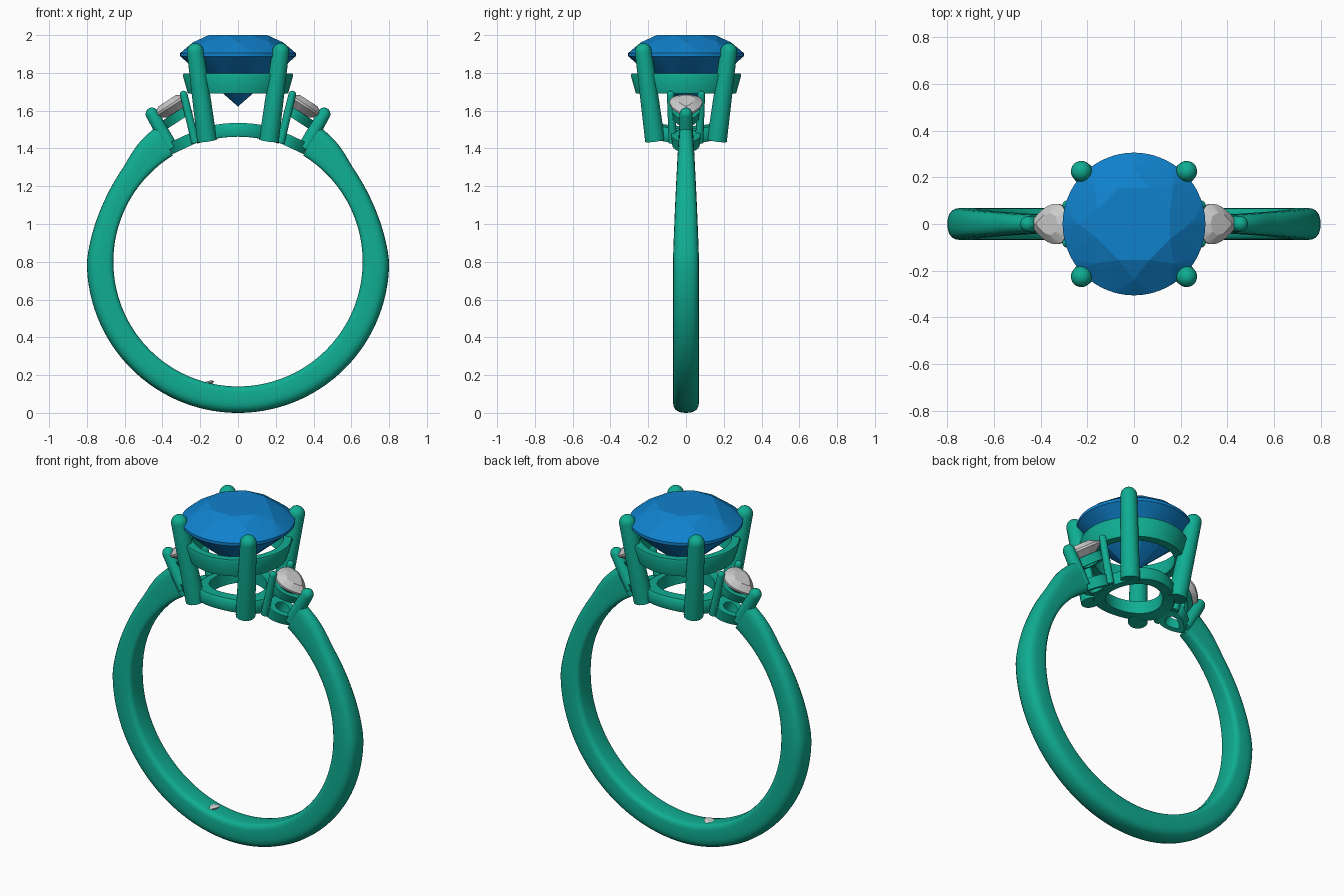
import bpy, bmesh, math
from mathutils import Vector, Matrix

if "Cube" in bpy.data.objects:
    bpy.data.objects.remove(bpy.data.objects["Cube"])

CZ, RIN = 0.80, 0.66          # finger hole centre height and radius


def material(name, color):
    m = bpy.data.materials.new(name)
    m.diffuse_color = color
    m.use_nodes = True
    m.node_tree.nodes["Principled BSDF"].inputs["Base Color"].default_value = m.diffuse_color
    return m


METAL = material("green_metal", (0.005, 0.42, 0.29, 1))
BLUE = material("blue_gem", (0.005, 0.22, 0.6, 1))


def finish(name, bm, mat, smooth):
    bmesh.ops.recalc_face_normals(bm, faces=bm.faces[:])
    me = bpy.data.meshes.new(name)
    bm.to_mesh(me)
    bm.free()
    ob = bpy.data.objects.new(name, me)
    bpy.context.collection.objects.link(ob)
    if mat:
        me.materials.append(mat)
    if smooth:
        bpy.ops.object.select_all(action='DESELECT')
        ob.select_set(True)
        bpy.context.view_layer.objects.active = ob
        bpy.ops.object.shade_smooth_by_angle(angle=math.radians(40))
    return ob


def loft(name, rings, closed=False):
    """Skin closed cross-sections; join last to first, or cap both ends."""
    bm = bmesh.new()
    vs = [[bm.verts.new(p) for p in r] for r in rings]
    n = len(vs[0])
    for i in range(len(vs) if closed else len(vs) - 1):
        a, b = vs[i], vs[(i + 1) % len(vs)]
        for j in range(n):
            k = (j + 1) % n
            bm.faces.new((a[j], a[k], b[k], b[j]))
    if not closed:
        bm.faces.new(vs[0])
        bm.faces.new(vs[-1])
    return finish(name, bm, METAL, True)


def prong(name, base, top, r0, r1, sides=20):
    """Tapered round wire with a domed tip."""
    base, top = Vector(base), Vector(top)
    rot = (top - base).to_track_quat('Z', 'Y').to_matrix()
    length = (top - base).length
    prof = [(r0, 0), (r1, length - r1)]
    prof += [(r1 * math.cos(a), length - r1 + r1 * math.sin(a))
             for a in (math.radians(d) for d in (18, 36, 54, 70, 83))]
    rings = [[base + rot @ Vector((r * math.cos(t), r * math.sin(t), h))
              for t in (2 * math.pi * i / sides for i in range(sides))] for r, h in prof]
    return loft(name, rings)


def gem(name, points, mat=None):
    """Faceted stone as the hull of its facet corners."""
    bm = bmesh.new()
    for p in points:
        bm.verts.new(p)
    bmesh.ops.convex_hull(bm, input=bm.verts[:])
    bmesh.ops.dissolve_limit(bm, angle_limit=0.01, verts=bm.verts[:], edges=bm.edges[:])
    return finish(name, bm, mat, False)


def circle(r, z, n, offset=0.0):
    return [Vector((r * math.cos(2 * math.pi * (i + offset) / n),
                    r * math.sin(2 * math.pi * (i + offset) / n), z)) for i in range(n)]


def pear(t, scale=1.0):
    """Pear outline, tip towards +x."""
    return Vector((0.1 * math.cos(t) * scale,
                   0.108 * math.sin(t) * abs(math.sin(t / 2)) ** 0.8 * scale, 0))


# shank: D-shaped section swept from shoulder to shoulder through the bottom
half = [(0, 0.6), (0.03, 0.82), (0.1, 0.95), (0.22, 1), (0.6, 1), (0.75, 0.95),
        (0.87, 0.82), (0.95, 0.6), (0.99, 0.3)]
section = [(t, -y) for t, y in half] + [(1, 0)] + [(t, y) for t, y in reversed(half)]
END, STEPS = math.radians(58.5), 120
rings = []
for i in range(STEPS + 1):
    a = END - (math.pi + 2 * END) * i / STEPS
    up = max(0.0, math.sin(a))
    deg = math.degrees(math.asin(up))
    outer = 0.80 - 0.022 * math.sin(math.pi * min(deg / 50, 1)) + 0.035 * max(0, (deg - 40) / 18.5)
    width = 0.069 - 0.030 * (deg / 58.5) ** 1.1
    rings.append([Vector(((RIN + t * (outer - RIN)) * math.cos(a), y * width,
                          CZ + (RIN + t * (outer - RIN)) * math.sin(a))) for t, y in section])
loft("shank", rings)

# small round accent stone set inside the bottom of the shank
ang = math.asin(-0.16 / RIN)
place = Matrix.Translation((-0.16, 0, CZ - RIN * math.cos(ang))) @ Matrix.Rotation(-ang, 4, 'Y').inverted()
gem("inner_accent_stone", [place @ p for p in
    circle(0.02, 0.008, 8) + circle(0.036, 0.0, 24) + [Vector((0, 0, -0.03))]])

# centre stone: round brilliant
gem("centre_stone", circle(0.168, 2.0, 8, 0.5) + circle(0.238, 1.962, 8)
    + circle(0.306, 1.905, 64) + circle(0.306, 1.888, 64)
    + circle(0.17, 1.762, 8, 0.5) + [Vector((0, 0, 1.622))], BLUE)

# upper gallery ring under the centre stone
profile = [(0.265, 1.69), (0.292, 1.785), (0.288, 1.797), (0.245, 1.797), (0.218, 1.69)]
loft("gallery_ring", [[Vector((r * math.cos(a), r * math.sin(a), z)) for r, z in profile]
     for a in (2 * math.pi * i / 64 for i in range(64))], True)

# lower ring, saddle-shaped to follow the finger hole
rings = []
for i in range(64):
    a = 2 * math.pi * i / 64
    ring = []
    for r, R in ((0.215, 0.662), (0.22, 0.67), (0.22, 0.725), (0.212, 0.735), (0.155, 0.735), (0.155, 0.662)):
        x, y = r * math.cos(a), r * math.sin(a)
        ring.append(Vector((x, y, CZ + math.sqrt(R * R - x * x))))
    rings.append(ring)
loft("base_ring", rings, True)

# four claws of the centre stone
for sx in (-1, 1):
    for sy in (-1, 1):
        prong("centre_claw", (0.164 * sx, 0.164 * sy, 1.442),
              (0.232 * sx, 0.232 * sy, 1.957), 0.053, 0.045)

# side settings
for s, side in ((1, "right"), (-1, "left")):
    flip = Matrix.Scale(s, 4, (1, 0, 0))
    stone_frame = flip @ Matrix.Translation((0.358, 0, 1.628)) @ Matrix.Rotation(math.radians(33), 4, 'Y')
    base_frame = flip @ Matrix.Translation((0.285, 0, 1.432)) @ Matrix.Rotation(math.radians(25), 4, 'Y')

    # pear-shaped side stone
    pts = []
    for scale, z, n in ((0.55, 0.03, 10), (1, 0.004, 40), (1, -0.008, 40), (0.5, -0.045, 10)):
        pts += [stone_frame @ (pear(2 * math.pi * i / n, scale) + Vector((0, 0, z))) for i in range(n)]
    pts.append(stone_frame @ Vector((-0.02, 0, -0.065)))
    gem(side + "_side_stone", pts)

    # pear-shaped seat and base rings
    for name, frame, out, inn, z0, z1 in (("seat", stone_frame, 0.85, 0.52, -0.095, -0.045),
                                          ("base", base_frame, 0.9, 0.45, -0.03, 0.032)):
        rings = []
        for i in range(40):
            t = 2 * math.pi * i / 40
            rings.append([frame @ (pear(t, k) + Vector((0, 0, z)))
                          for k, z in ((out * 0.93, z0), (out, z1), (inn, z1), (inn, z0))])
        loft(side + "_side_" + name, rings, True)

    # outer prong at the shoulder and two inner prongs
    prong(side + "_outer_prong", (s * 0.352, 0, 1.40), (s * 0.472, 0, 1.612), 0.038, 0.034)
    for sy in (-1, 1):
        prong(side + "_inner_prong", (s * 0.225, sy * 0.07, 1.43),
              (s * 0.292, sy * 0.082, 1.705), 0.022, 0.02)
